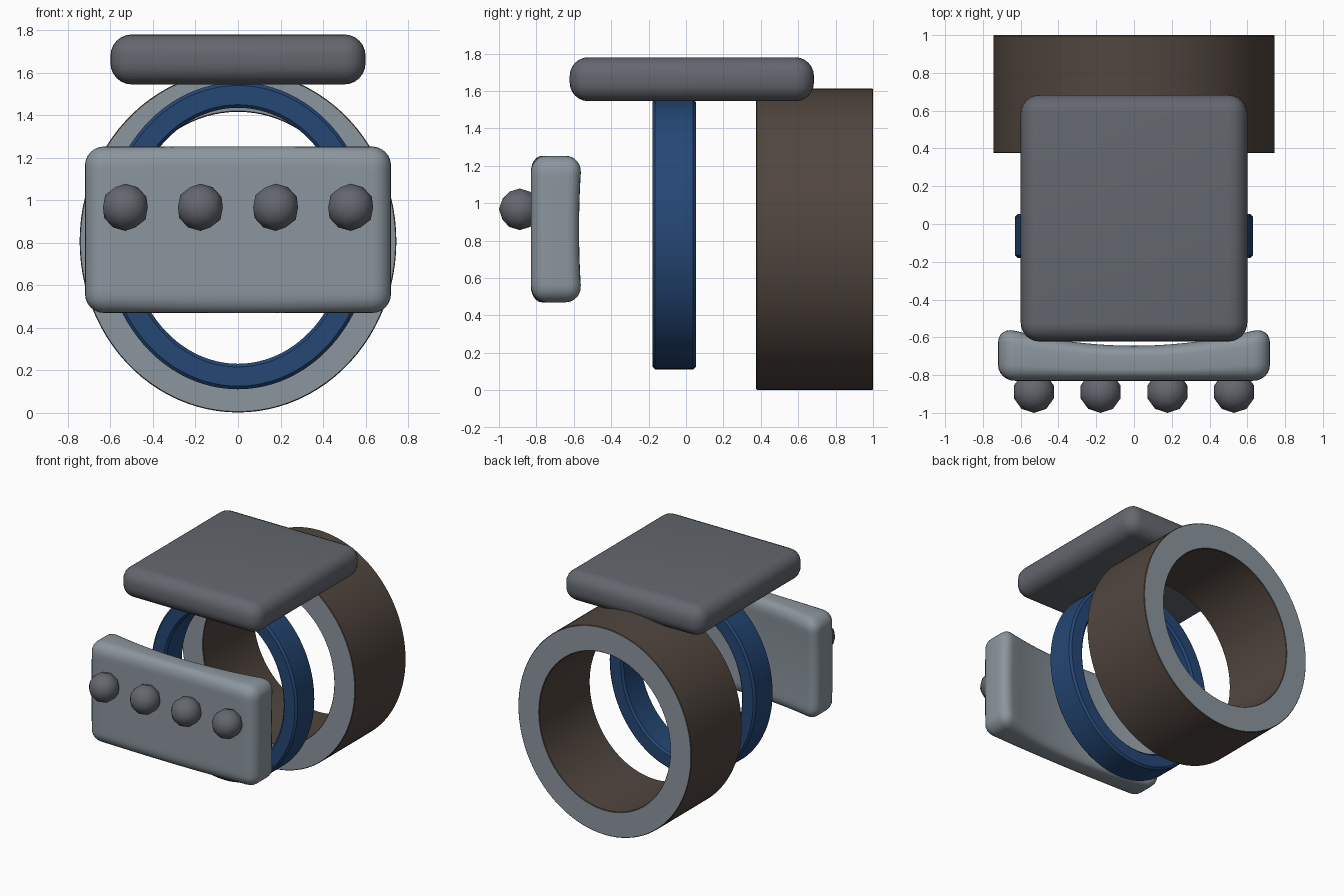
import bpy, bmesh, math

cube = bpy.data.objects.get("Cube")
if cube:
    bpy.data.objects.remove(cube, do_unlink=True)


def material(name, rgb):
    m = bpy.data.materials.new(name)
    m.use_nodes = True
    color = (*rgb, 1.0)
    m.diffuse_color = color
    m.node_tree.nodes["Principled BSDF"].inputs["Base Color"].default_value = color
    return m


dark_grey = material("dark grey", (0.125, 0.135, 0.155))
light_grey = material("light grey", (0.26, 0.305, 0.34))
blue = material("navy blue", (0.018, 0.063, 0.178))
brown = material("dark brown", (0.082, 0.061, 0.049))


def finish(name, bm, mats, angle=40):
    bmesh.ops.recalc_face_normals(bm, faces=bm.faces)
    mesh = bpy.data.meshes.new(name)
    bm.to_mesh(mesh)
    bm.free()
    for m in mats:
        mesh.materials.append(m)
    ob = bpy.data.objects.new(name, mesh)
    bpy.context.collection.objects.link(ob)
    bpy.ops.object.select_all(action='DESELECT')
    ob.select_set(True)
    bpy.context.view_layer.objects.active = ob
    bpy.ops.object.shade_smooth_by_angle(angle=math.radians(angle))
    return ob


def ring(name, rx, rz, wall_x, wall_z, y0, y1, cz, chamfer, mats, n=96):
    """Oval hoop along y; end faces take the last material."""
    c = chamfer
    # (inward fraction of the wall, y) around the cross-section
    w = c / wall_x
    profile = [(0, y0 + c), (w, y0), (1 - w, y0), (1, y0 + c),
               (1, y1 - c), (1 - w, y1), (w, y1), (0, y1 - c)]
    bm = bmesh.new()
    loops = []
    for i in range(n):
        a = 2 * math.pi * i / n
        loops.append([bm.verts.new(((rx - wall_x * t) * math.cos(a), y,
                                    cz + (rz - wall_z * t) * math.sin(a)))
                      for t, y in profile])
    k = len(profile)
    for i in range(n):
        p, q = loops[i], loops[(i + 1) % n]
        for j in range(k):
            bm.faces.new((p[j], p[(j + 1) % k], q[(j + 1) % k], q[j]))
    bm.normal_update()
    for f in bm.faces:
        f.material_index = len(mats) - 1 if abs(f.normal.y) > 0.9 else 0
    return finish(name, bm, mats)


def rounded_box(name, lo, hi, radius, mat, shape=None):
    """Box with rounded edges, optionally reshaped per vertex."""
    bm = bmesh.new()
    bmesh.ops.create_cube(bm, size=1)
    for v in bm.verts:
        v.co = [l + (c + 0.5) * (h - l) for l, h, c in zip(lo, hi, v.co)]
    bmesh.ops.bevel(bm, geom=bm.edges[:], offset=radius, segments=6,
                    profile=0.5, affect='EDGES')
    if shape:
        # slice across x and z so that the shaping is smooth
        for axis in (0, 2):
            for i in range(1, 20):
                at = lo[axis] + radius + (hi[axis] - lo[axis] - 2 * radius) * i / 20
                co, no = [0, 0, 0], [0, 0, 0]
                co[axis], no[axis] = at, 1
                bmesh.ops.bisect_plane(bm, geom=bm.verts[:] + bm.edges[:] + bm.faces[:],
                                       plane_co=co, plane_no=no)
        for v in bm.verts:
            shape(v.co)
    return finish(name, bm, [mat])


# Broad rear hoop with pale end rims
ring("rear_ring", 0.745, 0.805, 0.181, 0.196, 0.375, 1.0, 0.807, 0.004,
     [brown, light_grey])

# Slim middle hoop
ring("middle_ring", 0.63, 0.722, 0.12, 0.12, -0.18, 0.053, 0.833, 0.015, [blue])

# Top slab
rounded_box("top_plate", (-0.6, -0.622, 1.545), (0.6, 0.684, 1.78), 0.1, dark_grey)


# Front panel with a hollowed back
def hollow(co):
    back = min(max((co.y + 0.83) / 0.3, 0), 1)
    across = max(0, 1 - (co.x / 0.72) ** 2)
    upright = max(0, 1 - ((co.z - 0.86) / 0.39) ** 2)
    co.y -= back * (0.105 * across + 0.016 * upright)


rounded_box("front_panel", (-0.72, -0.83, 0.47), (0.72, -0.535, 1.253), 0.09,
            light_grey, hollow)

# Row of round knobs
for i, x in enumerate((-0.53, -0.177, 0.177, 0.53)):
    bm = bmesh.new()
    bmesh.ops.create_icosphere(bm, subdivisions=2, radius=0.111)
    for v in bm.verts:
        v.co.x += x
        v.co.y -= 0.889
        v.co.z += 0.967
    finish(f"knob_{i + 1}", bm, [dark_grey])
